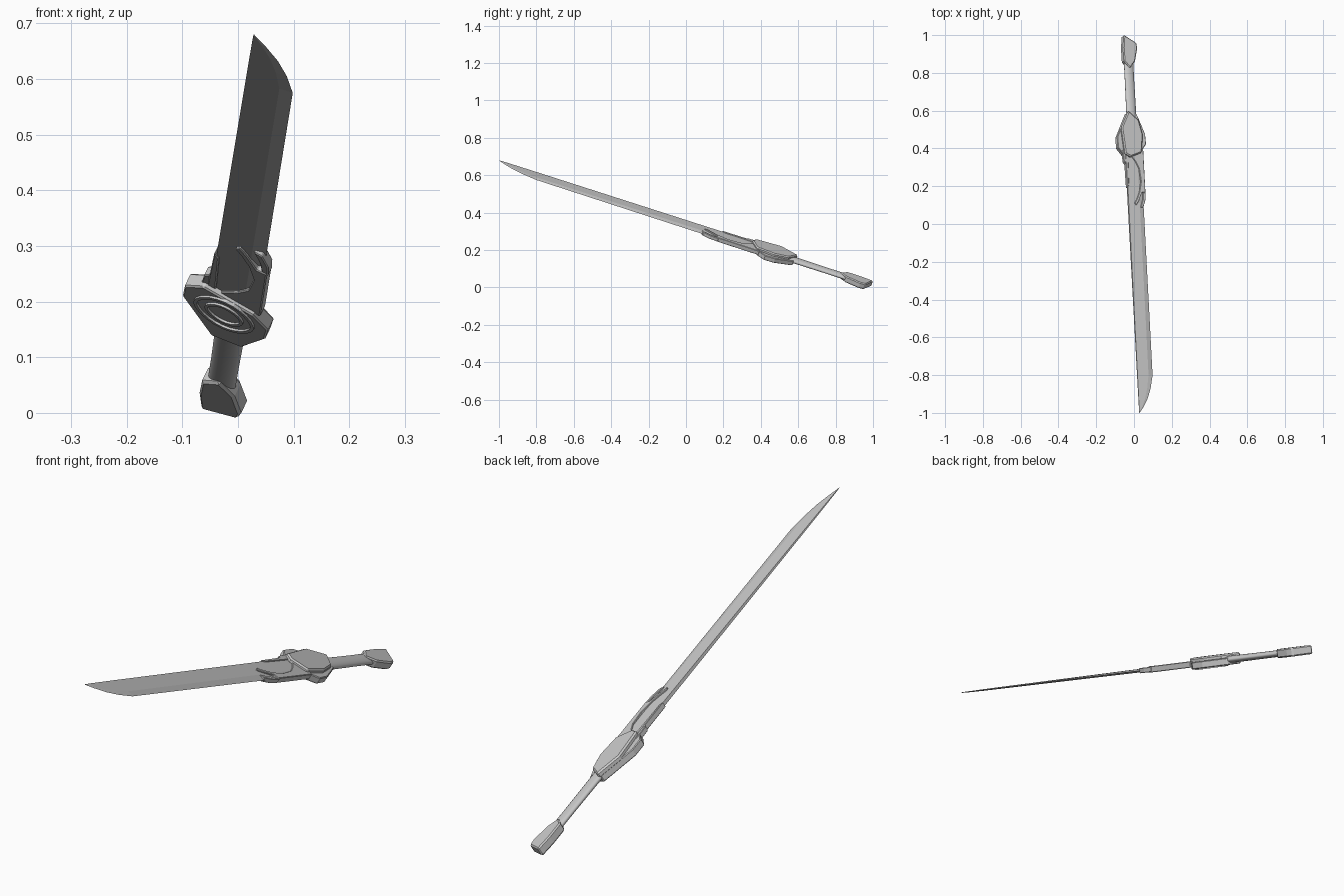
import bpy, bmesh, math
from mathutils import Matrix, Vector

if "Cube" in bpy.data.objects:
    bpy.data.objects.remove(bpy.data.objects["Cube"])

# Sword frame: s runs toward the tip, t from spine to edge, h out of the flat
U = Vector((0.0503, -0.950, 0.3087)).normalized()
W = Vector((0.904, -0.088, -0.416))
W = (W - U * W.dot(U)).normalized()
N = U.cross(W)
FRAME = Matrix.Translation((-0.025, 0, 0.355)) @ Matrix((U, W, N)).transposed().to_4x4()


def make(name, verts, faces, bevel=0, smooth=False):
    me = bpy.data.meshes.new(name)
    me.from_pydata([FRAME @ Vector(v) for v in verts], [], faces)
    bm = bmesh.new()
    bm.from_mesh(me)
    bmesh.ops.recalc_face_normals(bm, faces=bm.faces)
    bm.to_mesh(me)
    bm.free()
    ob = bpy.data.objects.new(name, me)
    bpy.context.collection.objects.link(ob)
    if bevel:
        m = ob.modifiers.new("bevel", "BEVEL")
        m.width = bevel
        m.segments = 1
        m.limit_method = 'ANGLE'
        m.angle_limit = math.radians(50)
    if smooth:
        bpy.context.view_layer.objects.active = ob
        ob.select_set(True)
        bpy.ops.object.shade_smooth_by_angle(angle=math.radians(40))
        ob.select_set(False)
    return ob


def loft(name, rings, bevel=0, smooth=False, closed=False):
    """Skin equal-length rings; closed joins last ring to first, otherwise caps."""
    n, k = len(rings[0]), len(rings)
    faces = []
    for r in range(k if closed else k - 1):
        a, b = r * n, ((r + 1) % k) * n
        faces += [(a + i, a + (i + 1) % n, b + (i + 1) % n, b + i) for i in range(n)]
    if not closed:
        faces += [tuple(range(n)), tuple(range((k - 1) * n, k * n))]
    return make(name, [v for r in rings for v in r], faces, bevel, smooth)


def plate(name, pts, h0, h1, bevel=0.003):
    return loft(name, [[(s, t, h) for s, t in pts] for h in (h0, h1)], bevel)


# Blade: thick spine, ground edge, curved point
stations = [(-0.45, 0.09, 0.008), (0.834, 0.09, 0.003), (0.91, 0.074, 0.0025),
            (0.97, 0.053, 0.002), (1.02, 0.025, 0.0015), (1.053, 0.001, 0.0005)]
loft("blade", [[(s, 0, th), (s, w * 0.72, th), (s, w, 0), (s, w * 0.72, -th), (s, 0, -th)]
               for s, w, th in stations])

# Grip: oval tube
def oval(s, rt, rh, n=20):
    return [(s, 0.046 + rt * math.cos(2 * math.pi * i / n),
             rh * math.sin(2 * math.pi * i / n)) for i in range(n)]

loft("grip", [oval(-0.56, 0.029, 0.014), oval(-0.8, 0.027, 0.013), oval(-0.95, 0.027, 0.013)],
     smooth=True)

# Pommel: angled cap with a pointed front over the grip
plate("pommel", [(-1.052, 0.02), (-1.014, 0.091), (-0.985, 0.095), (-0.91, 0.078),
                 (-0.868, 0.046), (-0.905, 0.013), (-0.98, 0.012)], -0.018, 0.017, 0.005)

# Guard: winged lower plate and narrower upper plate
plate("guard_wings", [(-0.62, 0.017), (-0.61, 0.078), (-0.51, 0.118), (-0.455, 0.121),
                      (-0.41, 0.089), (-0.38, -0.012), (-0.42, -0.046), (-0.48, -0.047)],
      -0.02, 0.008, 0.003)
plate("guard_top", [(-0.627, 0.02), (-0.58, 0.078), (-0.5, 0.098), (-0.4, 0.086),
                    (-0.37, 0.02), (-0.385, -0.012), (-0.53, -0.026)], 0.0, 0.024, 0.006)

# Eye-shaped raised rims on the underside of the guard
def eye_rim(name, rs, rt, wid, h):
    rings = []
    for i in range(24):
        a = 2 * math.pi * i / 24
        c, d = math.cos(a), math.sin(a)
        d *= 0.75 + 0.25 * abs(d)
        o, n = (-0.468 + rs * d, 0.036 + rt * c), (-0.468 + (rs - wid) * d, 0.036 + (rt - wid * 0.7) * c)
        rings.append([(*o, -0.018), (*o, -h), (*n, -h), (*n, -0.018)])
    loft(name, rings, closed=True)

eye_rim("eye_rim_outer", 0.075, 0.06, 0.010, 0.024)
eye_rim("eye_rim_inner", 0.045, 0.038, 0.009, 0.024)

# Curled collar over the edge side of the blade base
plate("edge_collar", [(-0.118, 0.034), (-0.105, 0.042), (-0.13, 0.058), (-0.18, 0.08),
                      (-0.18, 0.1), (-0.42, 0.1), (-0.42, 0.012), (-0.385, 0.022),
                      (-0.35, 0.05), (-0.31, 0.07), (-0.24, 0.077), (-0.18, 0.064),
                      (-0.14, 0.047)], -0.012, 0.012, 0.002)
plate("edge_hook", [(-0.095, 0.068), (-0.1, 0.085), (-0.145, 0.1), (-0.19, 0.102),
                    (-0.19, 0.09), (-0.14, 0.083)], -0.01, 0.01, 0.002)

# Strip and small block along the spine
plate("spine_strip", [(-0.2, -0.004), (-0.215, 0.006), (-0.4, 0.01), (-0.4, -0.007)],
      -0.011, 0.011, 0.002)
plate("spine_block", [(-0.33, -0.006), (-0.345, -0.016), (-0.41, -0.02), (-0.41, 0.004)],
      -0.01, 0.01, 0.002)
